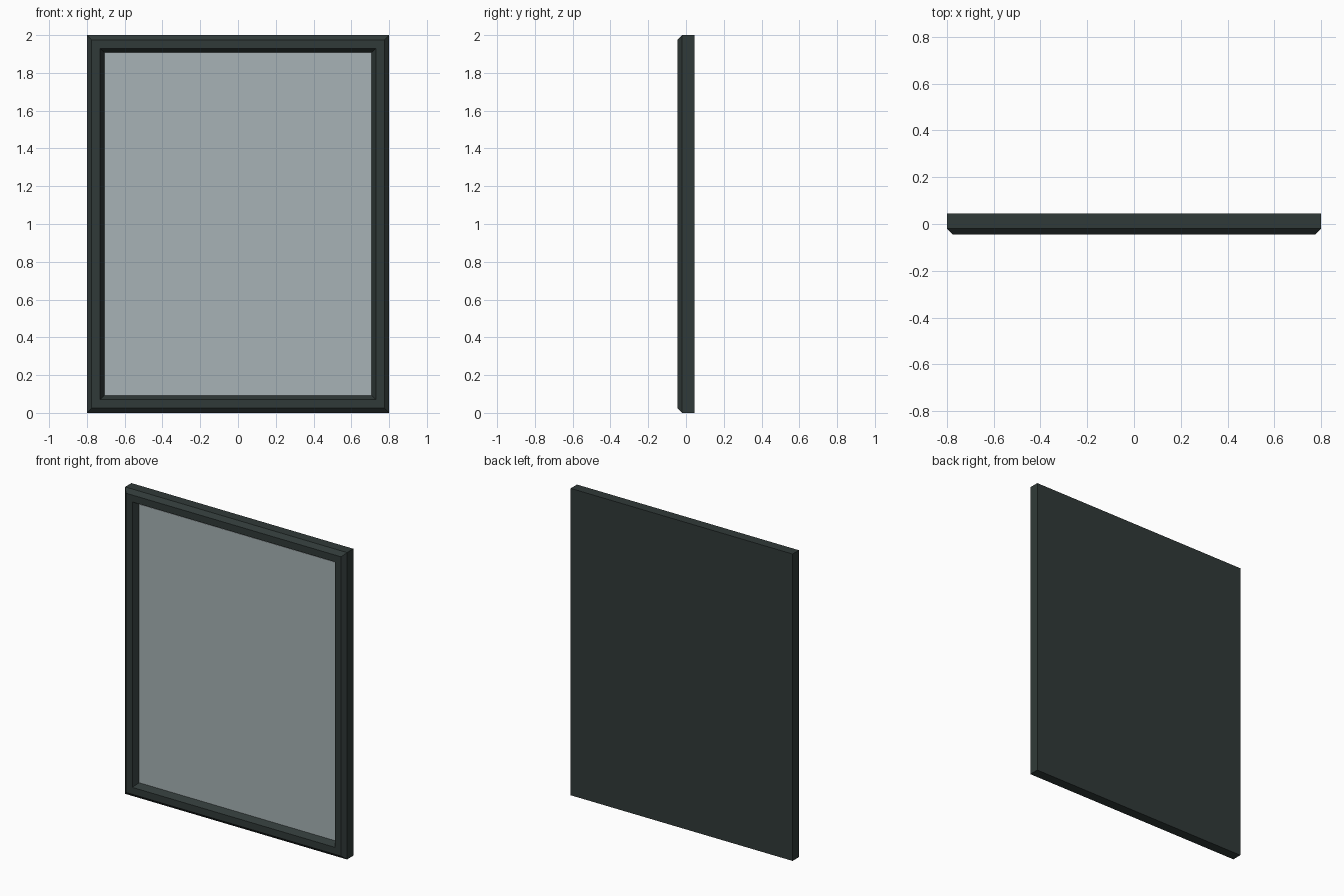
import bpy, bmesh

if "Cube" in bpy.data.objects:
    bpy.data.objects.remove(bpy.data.objects["Cube"])

W, H = 0.8, 2.0  # half width, full height


def material(name, rgb):
    m = bpy.data.materials.new(name)
    m.diffuse_color = (*rgb, 1.0)
    m.use_nodes = True
    m.node_tree.nodes["Principled BSDF"].inputs["Base Color"].default_value = m.diffuse_color
    return m


def rect_loop(bm, inset, y):
    """Rectangle of vertices, inset from the outer outline, at depth y."""
    x, z0, z1 = W - inset, inset, H - inset
    return [bm.verts.new(p) for p in ((-x, y, z0), (x, y, z0), (x, y, z1), (-x, y, z1))]


def lofted(name, profile, mat):
    """Join nested rectangles given as (inset, y) and cap both ends."""
    bm = bmesh.new()
    loops = [rect_loop(bm, i, y) for i, y in profile]
    for a, b in zip(loops, loops[1:]):
        for k in range(4):
            n = (k + 1) % 4
            bm.faces.new((a[k], a[n], b[n], b[k]))
    bm.faces.new(loops[0][::-1])
    bm.faces.new(loops[-1])
    bmesh.ops.recalc_face_normals(bm, faces=bm.faces)
    me = bpy.data.meshes.new(name)
    bm.to_mesh(me)
    bm.free()
    me.materials.append(mat)
    ob = bpy.data.objects.new(name, me)
    bpy.context.collection.objects.link(ob)
    return ob


dark = material("dark green grey", (0.030, 0.042, 0.040))
pale = material("pale grey glass", (0.39, 0.45, 0.465))

# Frame with closed back, chamfered outer edge and sloped recess
lofted("frame", [(0, 0.045), (0, -0.02), (0.025, -0.045),
                 (0.07, -0.045), (0.0925, -0.005)], dark)

# Thin pane lying in the recess
lofted("pane", [(0.0925, -0.005), (0.0925, -0.008)], pale)
